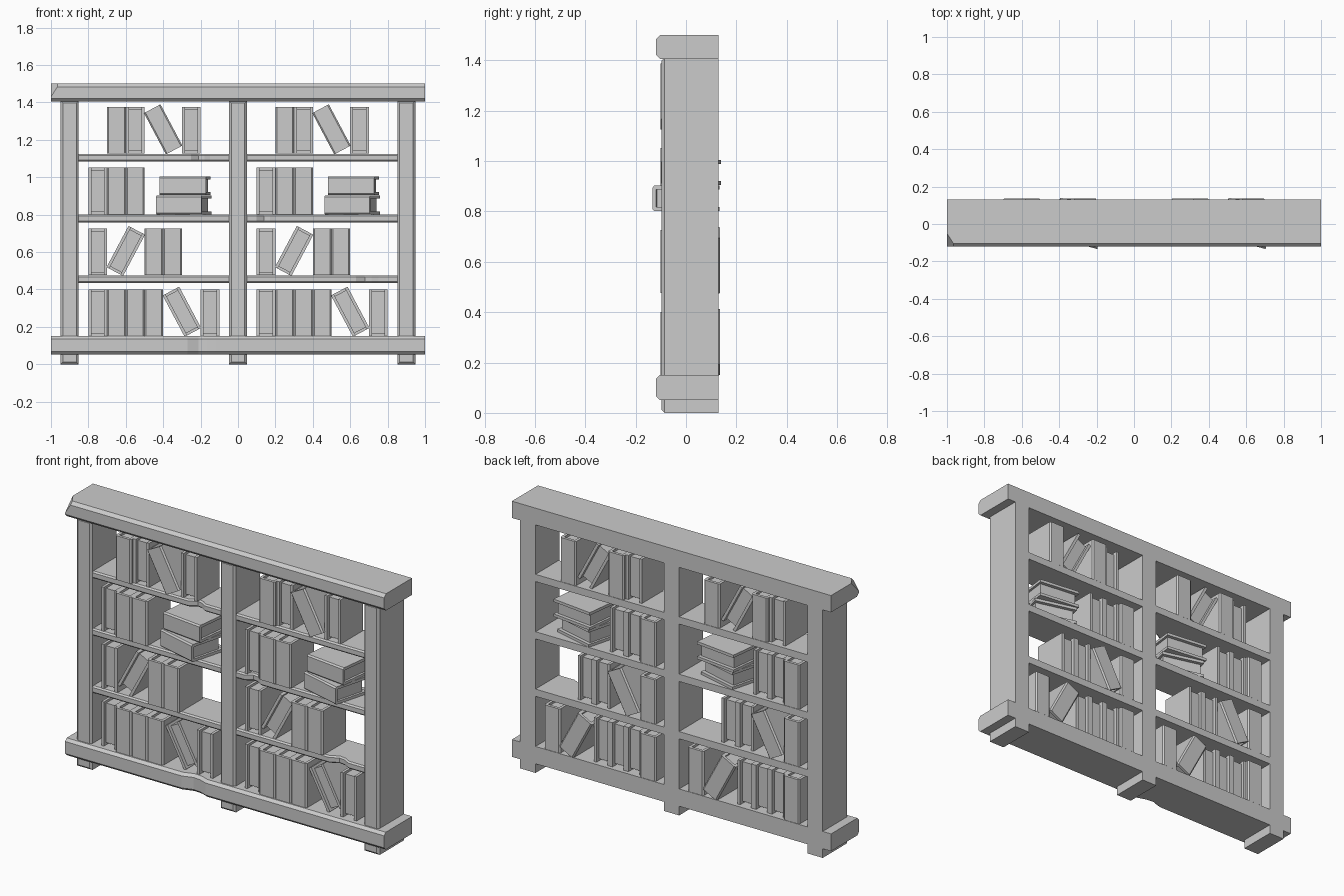
import bpy, bmesh
from math import radians, pi
from mathutils import Vector

if "Cube" in bpy.data.objects:
    bpy.data.objects.remove(bpy.data.objects["Cube"])

BACK = 0.13


def add_object(name, bm):
    bmesh.ops.recalc_face_normals(bm, faces=bm.faces)
    mesh = bpy.data.meshes.new(name)
    bm.to_mesh(mesh)
    bm.free()
    ob = bpy.data.objects.new(name, mesh)
    bpy.context.collection.objects.link(ob)
    return ob


def extrude_plan(bm, pts, z0, z1):
    face = bm.faces.new([bm.verts.new((x, y, z0)) for x, y in pts])
    res = bmesh.ops.extrude_face_region(bm, geom=[face])
    verts = [g for g in res["geom"] if isinstance(g, bmesh.types.BMVert)]
    bmesh.ops.translate(bm, verts=verts, vec=(0, 0, z1 - z0))


def timber(name, x0, x1, z0, z1, front, chamfer, dent=None, upright=False, chip=False):
    """Timber with chamfered front edges, an optional dent in the front and a chipped corner."""
    bm = bmesh.new()
    pts = [(x0, BACK), (x0, front)]
    if dent:
        a, b, depth = dent
        w = b - a
        pts += [(a, front), (a + 0.4 * w, front + depth),
                (a + 0.7 * w, front + 0.8 * depth), (b, front)]
    pts += [(x1, front), (x1, BACK)]
    extrude_plan(bm, pts, z0, z1)
    edges = []
    for e in bm.edges:
        u, v = e.verts
        on_front = u.co.y < 0 and v.co.y < 0
        level = abs(u.co.z - v.co.z) < 1e-5
        if on_front and (level or upright):
            edges.append(e)
    bmesh.ops.bevel(bm, geom=edges, offset=chamfer, segments=1, affect='EDGES')
    if chip:
        a, b, c = Vector((-0.955, -0.12, 1.5)), Vector((-1, -0.05, 1.5)), Vector((-1, -0.12, 1.43))
        n = (b - a).cross(c - a).normalized()
        if n.dot(Vector((-1, -0.12, 1.5)) - a) < 0:
            n = -n
        res = bmesh.ops.bisect_plane(bm, geom=bm.verts[:] + bm.edges[:] + bm.faces[:],
                                     plane_co=a, plane_no=n, clear_outer=True)
        cut = [g for g in res["geom_cut"] if isinstance(g, bmesh.types.BMEdge)]
        bmesh.ops.edgeloop_fill(bm, edges=cut)
    return add_object(name, bm)


# Frame
timber("top_beam", -1, 1, 1.405, 1.5, -0.12, 0.017, chip=True)
timber("base_beam", -1, 1, 0.052, 0.15, -0.12, 0.015, dent=(-0.27, -0.12, 0.02))
for side, x in (("left", -0.9), ("middle", 0), ("right", 0.9)):
    timber(side + "_post", x - 0.048, x + 0.048, 0, 1.41, -0.097, 0.012, upright=True)

# Shelves, one per bay, three of them dented
dents = {("left", 3): (-0.25, -0.15, 0.025), ("right", 2): (0.1, 0.2, 0.025),
         ("right", 1): (0.63, 0.75, 0.025)}
for side, x0, x1 in (("left", -0.86, -0.04), ("right", 0.04, 0.86)):
    for i, top in enumerate((0.475, 0.8, 1.125), 1):
        timber(f"{side}_shelf_{i}", x0, x1, top - 0.041, top, -0.085, 0.008,
               dent=dents.get((side, i)))

# Book: wrapped cover (spine at -y) with an inset page block
bm = bmesh.new()
w, d, t, c = 0.05, 0.105, 0.016, 0.008
extrude_plan(bm, [(-w, d), (-w, -d + c), (-w + c, -d), (w - c, -d), (w, -d + c), (w, d),
                  (w - t, d), (w - t, -d + t), (-w + t, -d + t), (-w + t, d)], -0.125, 0.125)
extrude_plan(bm, [(-w + t, d - 0.02), (-w + t, -d + t), (w - t, -d + t), (w - t, d - 0.02)],
             -0.112, 0.112)
first = add_object("book", bm)
book_mesh = first.data
bpy.data.objects.remove(first)


def book(x, y, z, rot):
    ob = bpy.data.objects.new("book", book_mesh)
    ob.location, ob.rotation_euler = (x, y, z), rot
    bpy.context.collection.objects.link(ob)


# Rows of books: (x, spine faces front, lean to the right in degrees)
rows = {
    0.15: [(-0.75, 0, 0), (-0.65, 1, 0), (-0.55, 1, 0), (-0.45, 1, 0), (-0.3, 0, -28), (-0.15, 0, 0)],
    0.475: [(-0.75, 0, 0), (-0.6, 0, 28), (-0.45, 1, 0), (-0.35, 1, 0)],
    0.8: [(-0.75, 0, 0), (-0.65, 1, 0), (-0.55, 1, 0)],
    1.125: [(-0.65, 1, 0), (-0.55, 0, 0), (-0.4, 1, -28), (-0.25, 0, 0)],
}
for shift in (0, 0.9):
    for z, books in rows.items():
        for x, spine_front, lean in books:
            y = 0.004 if spine_front else (0.03 if lean else 0.024)
            tilt = radians(lean if spine_front else -lean)
            book(x + shift, y, z + (0.131 if lean else 0.126), (0, tilt, 0 if spine_front else pi))
    # Stack of two lying books
    book(-0.29 + shift, 0, 0.852, (0, pi / 2, radians(-15)))
    book(-0.283 + shift, 0.02, 0.954, (0, pi / 2, radians(-7)))
